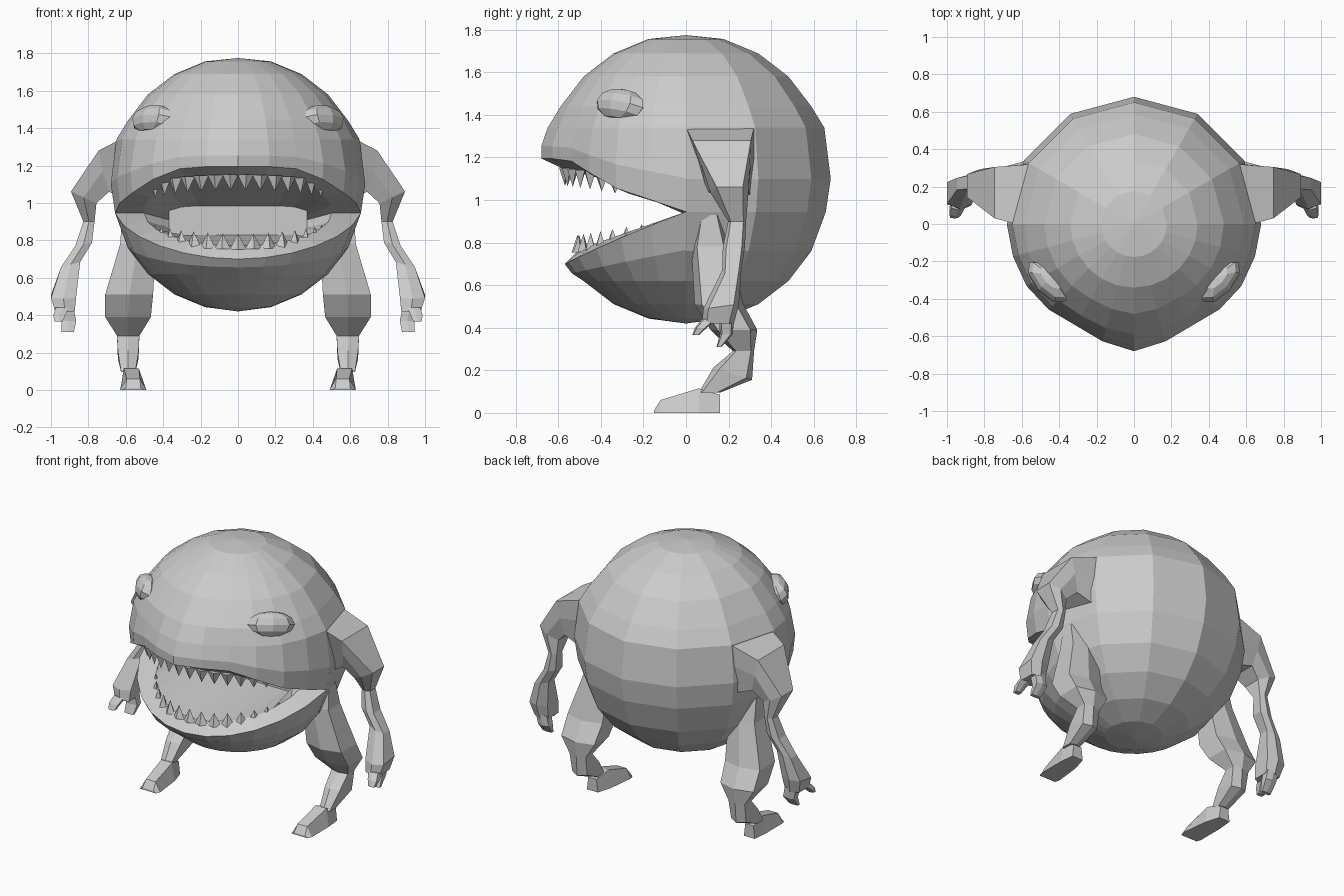
import bpy, bmesh
from math import sin, cos, radians, pi
from mathutils import Vector, Matrix

if "Cube" in bpy.data.objects:
    bpy.data.objects.remove(bpy.data.objects["Cube"])


def finish(name, bm, mirror=False):
    bmesh.ops.remove_doubles(bm, verts=bm.verts, dist=0.0005)
    bmesh.ops.recalc_face_normals(bm, faces=bm.faces)
    me = bpy.data.meshes.new(name)
    bm.to_mesh(me)
    bm.free()
    ob = bpy.data.objects.new(name, me)
    bpy.context.collection.objects.link(ob)
    if mirror:
        m = ob.modifiers.new("Mirror", 'MIRROR')
        m.use_mirror_merge = False
    return ob


def skin(bm, columns):
    """Quads between neighbouring point columns."""
    cols = [[bm.verts.new(p) for p in c] for c in columns]
    for a, b in zip(cols, cols[1:]):
        for i in range(len(a) - 1):
            bm.faces.new((a[i], b[i], b[i + 1], a[i + 1]))


def loft(bm, rings):
    """Tube through closed rings, with capped ends."""
    vs = [[bm.verts.new(p) for p in r] for r in rings]
    for a, b in zip(vs, vs[1:]):
        n = len(a)
        for i in range(n):
            bm.faces.new((a[i], a[(i + 1) % n], b[(i + 1) % n], b[i]))
    bm.faces.new(vs[0])
    bm.faces.new(vs[-1])


HEX = [(1, .7), (0, 1), (-1, .7), (-1, -.7), (0, -1), (1, -.7)]


def ring(x, y, z, hx, hy, tilt_y=0, tilt_x=0):
    rot = Matrix.Rotation(radians(-tilt_y), 3, 'Y') @ Matrix.Rotation(radians(tilt_x), 3, 'X')
    return [Vector((x, y, z)) + rot @ Vector((u * hx, v * hy, 0)) for u, v in HEX]


def polar(r, a, z):
    return (r * cos(a), r * sin(a), z)


# body: round skull, with the mouth cavity folded into the front columns
R, CZ = 0.68, 1.1
ball = [(R * sin(radians(d)), CZ + R * cos(radians(d))) for d in range(0, 181, 15)]
ball[0], ball[12] = (0, 1.775), (0, 0.42)
ball[5], ball[7] = (0.65, 1.34), (0.657, 0.945)
pinch = [1, .985, .975, .95, .92, .955, 1]

bm = bmesh.new()
front = []
for k in range(13):
    a = -radians(15 * k)
    s, f = abs(sin(a)), pinch[min(k, 12 - k)]
    g = (1 + f) / 2
    col = [polar(r * (1 if i < 3 else g), a, z) for i, (r, z) in enumerate(ball[:5])]
    up = 0.945 + 0.22 * s if s < 0.51 else min(1.055 + 0.35 * (s - 0.5), 1.18 + 0.015 * s)
    low = 0.945 - 0.245 * s
    r_up, r_low = (0.657 + 0.023 * s) * f, 0.657 - 0.087 * s
    zm = 1.34 + (up - 1.34) * 0.6
    col += [polar(0.65 * f, a, 1.34), polar(0.68 * f, a, zm), polar(r_up, a, up)]
    # palate, back wall and floor of the mouth
    bx = 0.37 * max(-1, min(1, 1.15 * cos(a)))
    q = min(1, s * 1.3)
    col += [polar(0.5 + 0.07 * s, a, up - 0.05 * s),
            (bx, 0.05, 0.91 + 0.075 * q), (bx, 0.05, 0.91 - 0.08 * min(1, s * 2)),
            polar(0.5, a, 0.945 - 0.175 * s), polar(r_low, a, low)]
    # lower jaw
    r9, z9 = ball[9]
    col += [polar(r9 + (r_low - r9) * 0.62, a, z9 + (low - z9) * 0.45)]
    col += [polar(r, a, z) for r, z in ball[9:]]
    front.append(col)
skin(bm, front)
skin(bm, [[polar(r, radians(30 * k), z) for r, z in ball] for k in range(7)])
finish("body", bm)


# teeth: broad four-sided spikes along both jaws
def teeth(name, count, t0, radius, height, up):
    bm = bmesh.new()
    for i in range(count):
        t = radians(t0 + (180 - 2 * t0) * i / (count - 1))
        s = sin(t)
        r = radius(s)
        turn = Matrix.Rotation(-t, 4, 'Z')
        if not up:
            turn = turn @ Matrix.Rotation(pi, 4, 'X')
        bmesh.ops.create_cone(bm, cap_ends=True, segments=4, radius1=1, radius2=0, depth=1,
                              matrix=Matrix.Translation((r * cos(t), -r * s, height(s)))
                              @ turn @ Matrix.Diagonal((0.028, 0.044, 0.085, 1)))
    finish(name, bm)


teeth("upper_teeth", 14, 37, lambda s: 0.53 + 0.04 * s, lambda s: 1.015 + 0.095 * s, False)
teeth("lower_teeth", 15, 25, lambda s: 0.48 + 0.03 * s, lambda s: 0.88 - 0.085 * s, True)

# eyes: faceted ellipsoids lying along the surface
bm = bmesh.new()
bmesh.ops.create_uvsphere(bm, u_segments=8, v_segments=6, radius=1)
bm.transform(Matrix.Translation((0.46, -0.31, 1.447))
             @ Matrix.Rotation(radians(47), 4, 'Z')
             @ Matrix.Rotation(radians(5), 4, 'Y')
             @ Matrix.Rotation(radians(-20), 4, 'X')
             @ Matrix.Diagonal((0.148, 0.068, 0.078, 1)))
finish("eyes", bm, True)

# arms: shoulder wedge to palm, then two claws
bm = bmesh.new()
loft(bm, [
    [(.55, .32, 1.34), (.58, .32, 1.2), (.58, .3, 1.02), (.61, .1, 1.02), (.62, .05, 1.2), (.63, 0, 1.34)],
    [(.745, .305, 1.28), (.72, .305, 1.17), (.69, .29, 1.06), (.69, .12, 1.06), (.725, .07, 1.17), (.745, .03, 1.28)],
    ring(0.825, 0.205, 1.03, 0.075, 0.088, 25),
    ring(0.797, 0.24, 0.90, 0.03, 0.042),
    ring(0.825, 0.225, 0.78, 0.045, 0.052, -10),
    ring(0.895, 0.215, 0.67, 0.053, 0.045, -15),
    ring(0.933, 0.165, 0.50, 0.067, 0.085, 0, 8),
    ring(0.925, 0.15, 0.42, 0.052, 0.075),
])
loft(bm, [ring(0.94, 0.11, 0.44, 0.035, 0.035),
          ring(0.955, 0.07, 0.40, 0.032, 0.028),
          ring(0.96, 0.045, 0.365, 0.022, 0.016)])
loft(bm, [ring(0.92, 0.19, 0.44, 0.04, 0.035),
          ring(0.905, 0.19, 0.37, 0.04, 0.03),
          ring(0.91, 0.155, 0.31, 0.033, 0.012)])
finish("arms", bm, True)

# legs: thigh wedge, knee, shin, ankle
bm = bmesh.new()
loft(bm, [
    ring(0.56, 0.11, 0.93, 0.06, 0.05),
    ring(0.535, 0.115, 0.78, 0.095, 0.09),
    ring(0.582, 0.155, 0.51, 0.128, 0.115),
    ring(0.588, 0.225, 0.39, 0.122, 0.11),
    ring(0.587, 0.27, 0.29, 0.06, 0.05),
    ring(0.587, 0.22, 0.185, 0.055, 0.095, 0, -18),
    ring(0.587, 0.11, 0.095, 0.038, 0.05),
])
finish("legs", bm, True)


# feet: wedges widening to the toes
def foot_ring(y, x, top, wt, wb):
    return [(x - wb, y, 0), (x + wb, y, 0), (x + wt, y, top), (x - wt, y, top)]


bm = bmesh.new()
loft(bm, [foot_ring(0.16, 0.58, 0.085, 0.03, 0.04),
          foot_ring(0.06, 0.57, 0.115, 0.04, 0.06),
          foot_ring(-0.12, 0.56, 0.06, 0.035, 0.07),
          foot_ring(-0.15, 0.56, 0.012, 0.04, 0.06)])
finish("feet", bm, True)
